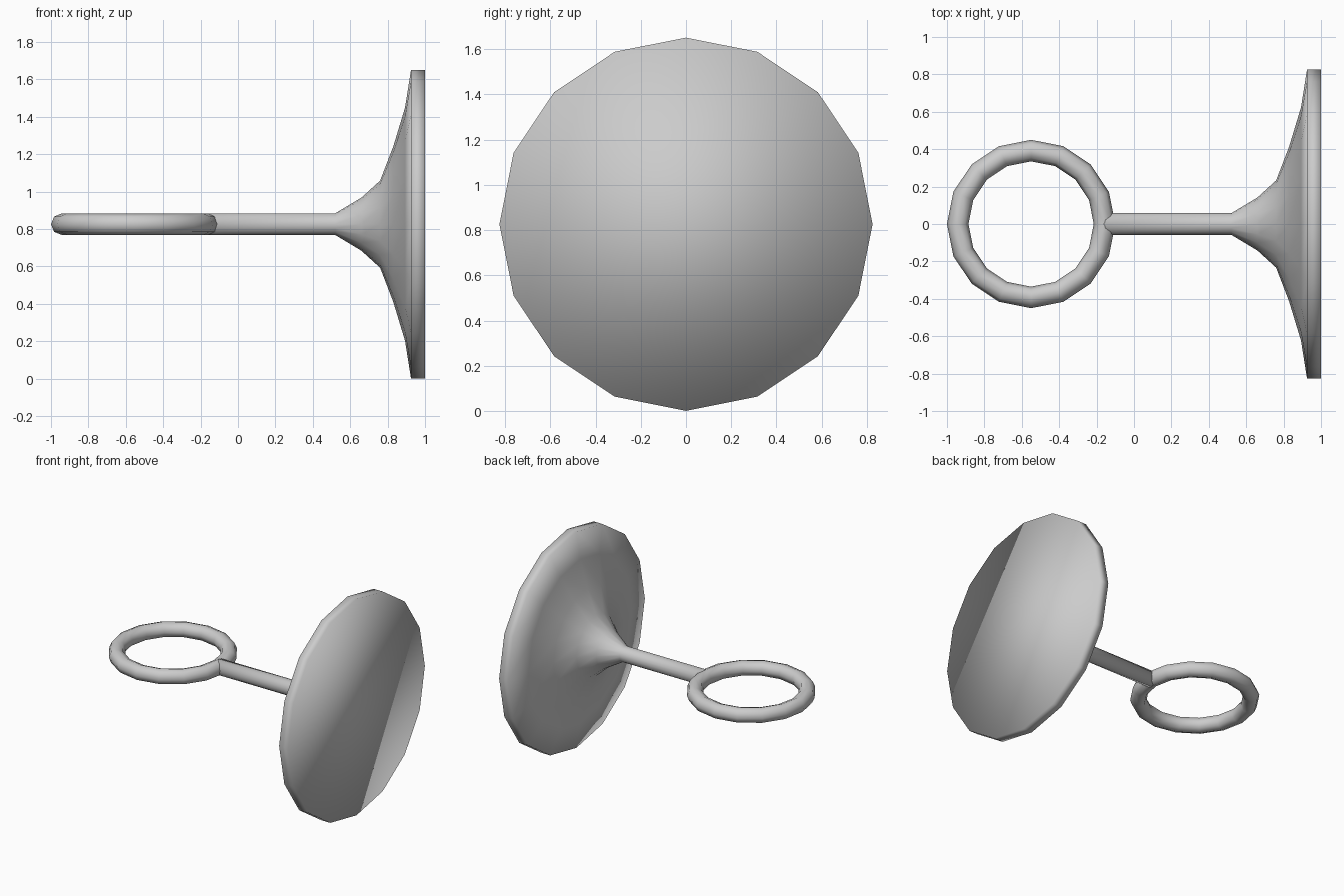
import bpy
import bmesh
from math import cos, sin, pi
from mathutils import Vector

if "Cube" in bpy.data.objects:
    bpy.data.objects.remove(bpy.data.objects["Cube"], do_unlink=True)

AXIS_Z = 0.826
SIDES = 16

grey = bpy.data.materials.new("light_grey")
grey.use_nodes = True
colour = (0.6, 0.6, 0.6, 1)
grey.diffuse_color = colour
grey.node_tree.nodes["Principled BSDF"].inputs["Base Color"].default_value = colour


def finish(bm, name, location):
    """Turn a bmesh into a smooth grey object."""
    bmesh.ops.recalc_face_normals(bm, faces=bm.faces)
    for face in bm.faces:
        face.smooth = True
    mesh = bpy.data.meshes.new(name)
    bm.to_mesh(mesh)
    bm.free()
    mesh.materials.append(grey)
    obj = bpy.data.objects.new(name, mesh)
    obj.location = location
    bpy.context.collection.objects.link(obj)


def bridge(bm, a, b):
    """Join two equal closed loops of vertices with quads."""
    for i in range(len(a)):
        j = (i + 1) % len(a)
        bm.faces.new((a[i], a[j], b[j], b[i]))


# Stem flaring into a wide disc: (x, radius) profile turned around the x axis
profile = [(-0.16, 0.058), (0.52, 0.058), (0.66, 0.142), (0.76, 0.233),
           (0.83, 0.415), (0.893, 0.623), (0.925, 0.825), (1.0, 0.825)]
bm = bmesh.new()
loops = []
for x, r in profile:
    angles = [2 * pi * i / SIDES for i in range(SIDES)]
    loops.append([bm.verts.new((x, r * sin(a), r * cos(a))) for a in angles])
for a, b in zip(loops, loops[1:]):
    bridge(bm, a, b)
bm.faces.new(loops[0])
bm.faces.new(loops[-1])
finish(bm, "stem_and_disc", (0, 0, AXIS_Z))

# Finger ring lying flat at the end of the stem
MAJOR, MINOR, TUBE_SIDES = 0.3925, 0.0575, 8
bm = bmesh.new()
loops = []
for i in range(SIDES):
    a = 2 * pi * i / SIDES
    out = Vector((cos(a), sin(a), 0))
    loop = []
    for k in range(TUBE_SIDES):
        t = 2 * pi * k / TUBE_SIDES
        loop.append(bm.verts.new(out * (MAJOR + MINOR * cos(t)) + Vector((0, 0, MINOR * sin(t)))))
    loops.append(loop)
for i in range(SIDES):
    bridge(bm, loops[i], loops[(i + 1) % SIDES])
finish(bm, "ring_handle", (-0.55, 0, AXIS_Z))
